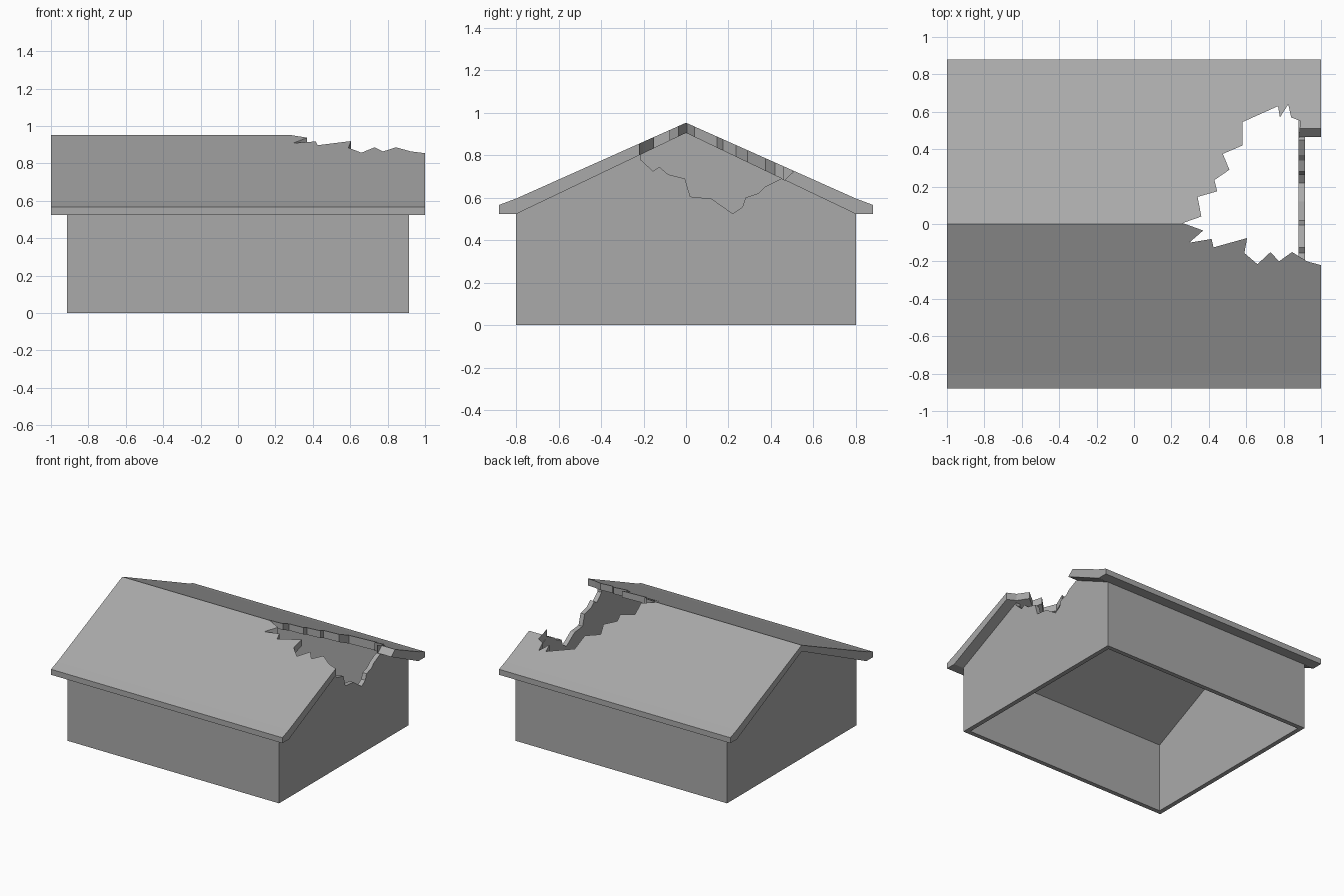
import bpy
import bmesh
from mathutils import Vector

default_cube = bpy.data.objects.get("Cube")
if default_cube:
    bpy.data.objects.remove(default_cube, do_unlink=True)

# Single plain grey for the whole building
grey = bpy.data.materials.new("plain_grey")
grey.use_nodes = True
colour = (0.4, 0.4, 0.4, 1)
grey.diffuse_color = colour
grey.node_tree.nodes["Principled BSDF"].inputs["Base Color"].default_value = colour


def prism(name, outline, axis, start, end):
    """Extrude a closed outline along x (outline is y, z) or z (outline is x, y)."""
    bm = bmesh.new()
    if axis == "x":
        verts = [bm.verts.new((start, a, b)) for a, b in outline]
        step = Vector((end - start, 0, 0))
    else:
        verts = [bm.verts.new((a, b, start)) for a, b in outline]
        step = Vector((0, 0, end - start))
    base = bm.faces.new(verts)
    extruded = bmesh.ops.extrude_face_region(bm, geom=[base], use_keep_orig=True)["geom"]
    moved = [item for item in extruded if isinstance(item, bmesh.types.BMVert)]
    bmesh.ops.translate(bm, verts=moved, vec=step)
    bmesh.ops.recalc_face_normals(bm, faces=bm.faces[:])
    mesh = bpy.data.meshes.new(name)
    bm.to_mesh(mesh)
    bm.free()
    mesh.materials.append(grey)
    obj = bpy.data.objects.new(name, mesh)
    bpy.context.collection.objects.link(obj)
    return obj


def cut(target, cutter):
    """Subtract a cutter from the target, then discard the cutter."""
    cutter.hide_render = True
    modifier = target.modifiers.new("cut", "BOOLEAN")
    modifier.operation = "DIFFERENCE"
    modifier.solver = "EXACT"
    modifier.object = cutter
    bpy.context.view_layer.objects.active = target
    bpy.ops.object.modifier_apply(modifier=modifier.name)
    bpy.data.objects.remove(cutter, do_unlink=True)


def mirrored(half):
    """Close a half outline, running from ridge top to ridge bottom, across y = 0."""
    return half + [(-y, z) for y, z in reversed(half) if y > 0]


# Main dimensions
WALL_X, WALL_Y, THICK = 0.915, 0.8, 0.035
EAVE_Z, RIDGE_UNDER, RIDGE_TOP = 0.523, 0.905, 0.953

# Walls: gabled shell, open above and below
walls = prism("walls", mirrored([(0, RIDGE_UNDER), (WALL_Y, EAVE_Z), (WALL_Y, 0)]),
              "x", -WALL_X, WALL_X)
in_x, in_y = WALL_X - THICK, WALL_Y - THICK
cut(walls, prism("room_cutter", [(-in_x, -in_y), (in_x, -in_y), (in_x, in_y), (-in_x, in_y)],
                 "z", -0.1, 1.2))

# Broken top of the gable on the left end
gable_break = [
    (-.22, 1), (-.215, .78), (-.155, .725), (-.125, .745), (-.085, .71),
    (-.005, .69), (.02, .605), (.12, .595), (.22, .525), (.265, .555),
    (.28, .6), (.34, .62), (.37, .65), (.47, .7), (.47, 1),
]
cut(walls, prism("gable_cutter", gable_break, "x", in_x - 0.02, WALL_X + 0.05))

# Roof: two slopes with flat soffits at the eaves
roof = prism("roof", mirrored([(0, RIDGE_TOP), (WALL_Y, .596), (.88, .566), (.88, EAVE_Z),
                               (WALL_Y, EAVE_Z), (0, RIDGE_UNDER)]), "x", -1, 1)

# Jagged hole running out through the roof end
roof_break = [
    (1.1, -.22), (1, -.22), (.925, -.2), (.845, -.15), (.775, -.2), (.73, -.15),
    (.66, -.215), (.59, -.155), (.605, -.075), (.425, -.125), (.415, -.08),
    (.295, -.1), (.37, -.035), (.26, .005), (.36, .04), (.34, .145),
    (.445, .175), (.43, .235), (.51, .29), (.475, .375), (.58, .42),
    (.58, .545), (.77, .63), (.78, .57), (.825, .64), (.84, .57),
    (.89, .55), (.88, .46), (1.1, .46),
]
cut(roof, prism("hole_cutter", roof_break, "z", 0.3, 1.2))

# Slanted break on the overhang beside the hole
cut(roof, prism("slant_cutter", [(.4, .675), (.455, .675), (.525, .74), (.525, 1), (.4, 1)],
                "x", 0.885, 1.1))
